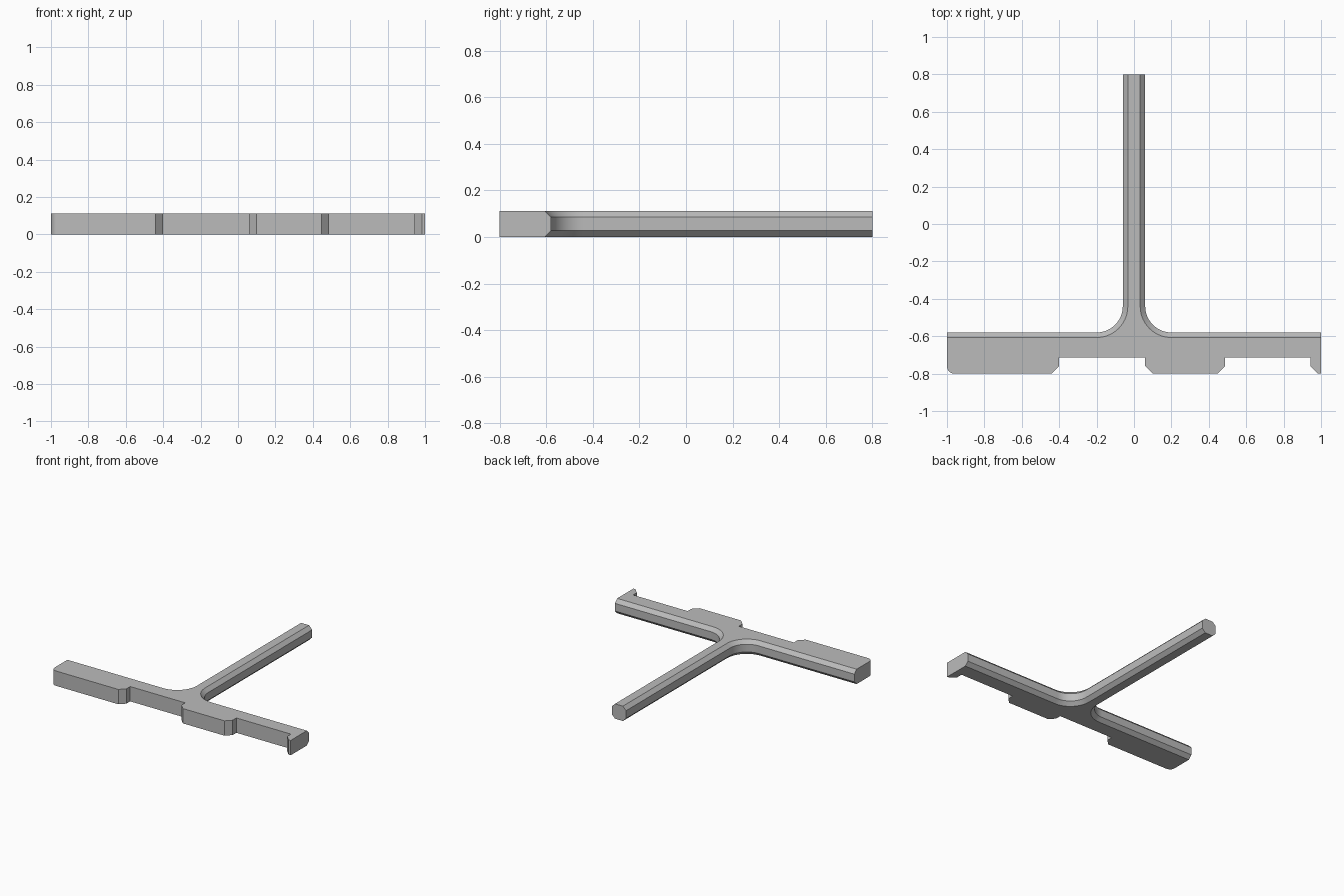
import bpy, bmesh
from math import cos, sin, pi

cube = bpy.data.objects.get("Cube")
if cube:
    bpy.data.objects.remove(cube)

HEIGHT, CHAMFER = 0.112, 0.027
BACK, STEM, FILLET = -0.58, 0.06, 0.14

grey = bpy.data.materials.new("plain grey")
grey.use_nodes = True
grey.diffuse_color = (0.5, 0.5, 0.5, 1)
grey.node_tree.nodes["Principled BSDF"].inputs["Base Color"].default_value = (0.5, 0.5, 0.5, 1)


def arc(cx, cy, r, start, end, steps):
    angles = [start + (end - start) * i / steps for i in range(steps + 1)]
    return [(cx + r * cos(a), cy + r * sin(a)) for a in angles]


def outline(inset):
    """Counter-clockwise T outline; only the rear edges and stem sides move inward."""
    # Rounded front corner and notched front edge
    pts = arc(-0.96, -0.76, 0.04, pi, 1.5 * pi, 6)
    pts += [(-0.44, -0.8), (-0.4, -0.76), (-0.4, -0.715),
            (0.06, -0.715), (0.06, -0.76), (0.1, -0.8),
            (0.447, -0.8), (0.487, -0.76), (0.487, -0.715),
            (0.943, -0.715), (0.943, -0.76), (0.983, -0.8), (1, -0.8)]
    # Rear edge, filleted into the stem on both sides
    cx, cy, r = STEM + FILLET, BACK + FILLET, FILLET + inset
    side = [(1, BACK - inset)] + arc(cx, cy, r, 1.5 * pi, pi, 14) + [(STEM - inset, 0.8)]
    return pts + side + [(-x, y) for x, y in reversed(side)]


# Loft the outline through four heights to make the chamfers
bm = bmesh.new()
levels = [(0, CHAMFER), (CHAMFER, 0), (HEIGHT - CHAMFER, 0), (HEIGHT, CHAMFER)]
rings = [[bm.verts.new((x, y, z)) for x, y in outline(inset)] for z, inset in levels]
n = len(rings[0])
for low, high in zip(rings, rings[1:]):
    for i in range(n):
        j = (i + 1) % n
        bm.faces.new((low[i], low[j], high[j], high[i]))
bm.faces.new(rings[0][::-1])
bm.faces.new(rings[-1])
bmesh.ops.recalc_face_normals(bm, faces=bm.faces[:])

mesh = bpy.data.meshes.new("t_bracket")
bm.to_mesh(mesh)
bm.free()
mesh.materials.append(grey)
bracket = bpy.data.objects.new("t_bracket", mesh)
bpy.context.collection.objects.link(bracket)

# Smooth fillets, crisp chamfer edges
bpy.ops.object.select_all(action="DESELECT")
bracket.select_set(True)
bpy.context.view_layer.objects.active = bracket
bpy.ops.object.shade_smooth_by_angle(angle=pi / 7)
